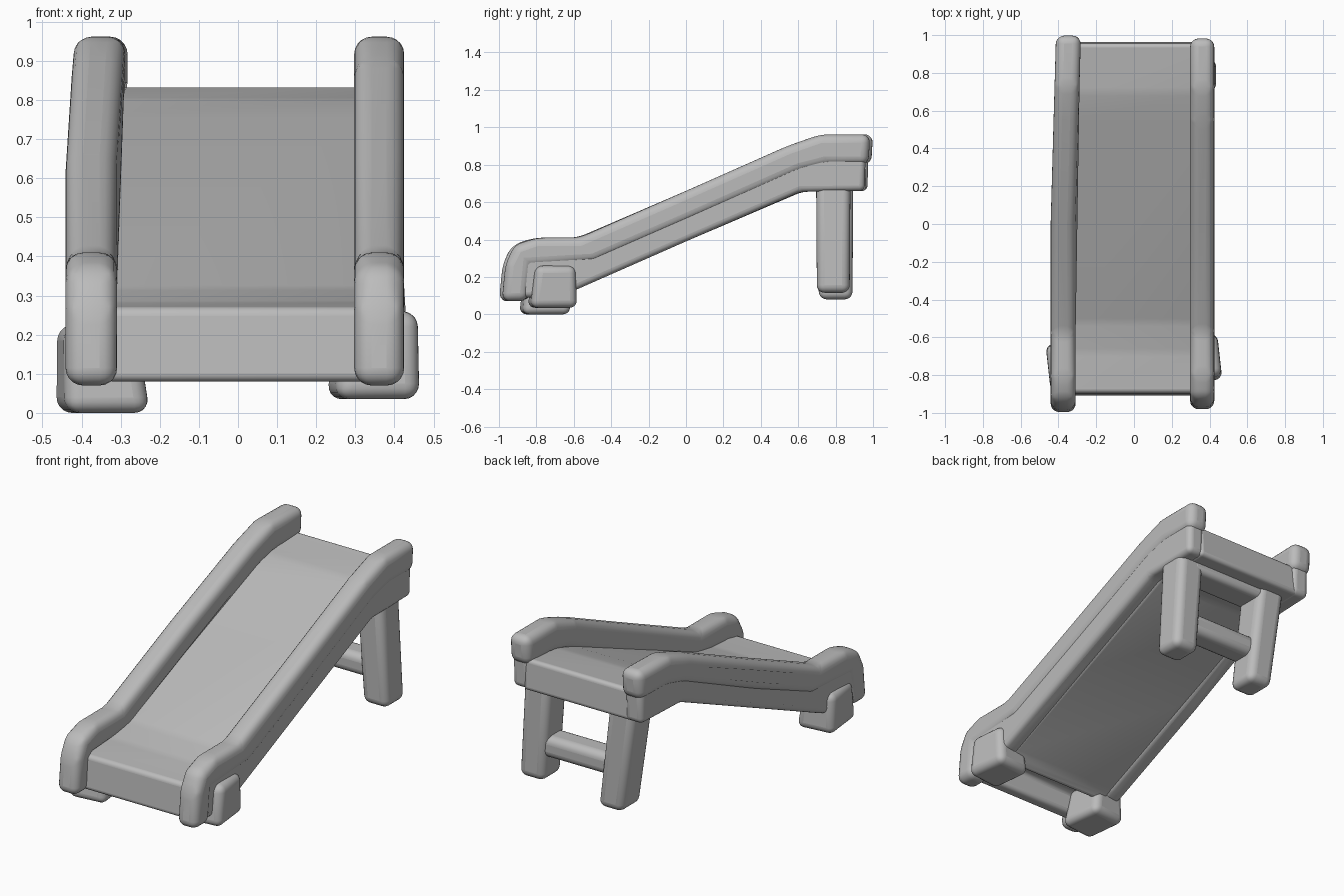
import bpy, bmesh
from mathutils import Vector, Matrix

cube = bpy.data.objects.get("Cube")
if cube:
    bpy.data.objects.remove(cube, do_unlink=True)

# One soft grey plastic for everything
grey = bpy.data.materials.new("grey_plastic")
grey.use_nodes = True
colour = (0.5, 0.5, 0.5, 1)
grey.diffuse_color = colour
grey.node_tree.nodes["Principled BSDF"].inputs["Base Color"].default_value = colour


def finish(name, bm, radius, segments=5):
    """Turn a bmesh into a rounded, smooth shaded object."""
    bmesh.ops.recalc_face_normals(bm, faces=bm.faces)
    mesh = bpy.data.meshes.new(name)
    bm.to_mesh(mesh)
    bm.free()
    mesh.materials.append(grey)
    obj = bpy.data.objects.new(name, mesh)
    bpy.context.collection.objects.link(obj)
    bevel = obj.modifiers.new("rounding", 'BEVEL')
    bevel.width = radius
    bevel.segments = segments
    bevel.limit_method = 'ANGLE'
    bevel.angle_limit = 0.08
    bpy.ops.object.select_all(action='DESELECT')
    obj.select_set(True)
    bpy.context.view_layer.objects.active = obj
    bpy.ops.object.shade_smooth_by_angle(angle=0.8)


def prism(name, profile, x0, x1, radius, lean=0.0, stretch=1.0):
    """Extrude a side (y, z) profile across x; lean draws the rear end sideways."""
    bm = bmesh.new()
    face = bm.faces.new([bm.verts.new((x0, y * stretch, z)) for y, z in profile])
    moved = bmesh.ops.extrude_face_region(bm, geom=[face])["geom"]
    bmesh.ops.translate(bm, vec=(x1 - x0, 0, 0),
                        verts=[v for v in moved if isinstance(v, bmesh.types.BMVert)])
    for v in bm.verts:
        v.co.x += lean * max(0, v.co.y)
    finish(name, bm, radius)


def block(name, low, high, radius, top_shift=(0, 0), top_scale=(1, 1), turn=0.0):
    """Box between two corners whose top can slide and shrink, turned about its upright axis."""
    low, high = Vector(low), Vector(high)
    mid, size = (low + high) / 2, high - low
    bm = bmesh.new()
    bmesh.ops.create_cube(bm, size=1)
    for v in bm.verts:
        top = v.co.z > 0
        v.co *= size
        if top:
            v.co.x = v.co.x * top_scale[0] + top_shift[0]
            v.co.y = v.co.y * top_scale[1] + top_shift[1]
    bmesh.ops.transform(bm, matrix=Matrix.Translation(mid) @ Matrix.Rotation(turn, 4, 'Z'),
                        verts=bm.verts)
    finish(name, bm, radius)


# Side profiles as (y, z)
rail_profile = [(-1.0, 0.07), (-0.98, 0.27), (-0.93, 0.37), (-0.81, 0.41), (-0.58, 0.41),
                (0.0, 0.66), (0.55, 0.9), (0.73, 0.962), (1.0, 0.962), (0.99, 0.8),
                (0.76, 0.8), (0.62, 0.765), (0.0, 0.495), (-0.5, 0.28), (-0.84, 0.26),
                (-0.86, 0.07)]
skirt_profile = [(-0.9, 0.09), (-0.9, 0.33), (-0.58, 0.33), (0.64, 0.84), (0.975, 0.87),
                 (0.97, 0.66), (0.62, 0.655), (0.0, 0.39), (-0.6, 0.13), (-0.72, 0.09)]
bed_profile = [(-0.91, 0.08), (-0.895, 0.27), (-0.68, 0.283), (-0.52, 0.318), (0.55, 0.755),
               (0.7, 0.803), (0.955, 0.835), (0.965, 0.66), (0.62, 0.655), (0.0, 0.39),
               (-0.6, 0.13), (-0.66, 0.09), (-0.7, 0.2), (-0.83, 0.2), (-0.84, 0.08)]

# Sliding surface with its front lip and rear panel
prism("slide_bed", bed_profile, -0.34, 0.34, 0.022)

# Rounded guard rails and the walls under them: name, direction, inner and outer x, lean, stretch
sides = [("left", 1, 0.297, 0.425, 0.0, 0.985), ("right", -1, 0.309, 0.441, 0.028, 1.0)]
for side, s, inner, outer, lean, stretch in sides:
    prism(side + "_rail", rail_profile, s * inner, s * outer, 0.045, lean, stretch)
    prism(side + "_skirt", skirt_profile, s * (inner + 0.015), s * (outer - 0.01), 0.03,
          lean, stretch)

# Front feet, both turned slightly the same way
block("left_front_foot", (0.235, -0.84, 0.035), (0.455, -0.59, 0.26), 0.04,
      (0.015, 0.01), (0.85, 0.86), 0.11)
block("right_front_foot", (-0.455, -0.885, 0), (-0.235, -0.625, 0.225), 0.04,
      (-0.015, 0.01), (0.85, 0.86), 0.11)

# Rear legs: the left one splays outward, the right one stands further in
block("left_rear_leg", (0.28, 0.7, 0.115), (0.437, 0.875, 0.73), 0.042, (-0.04, 0), (1.05, 1.05))
block("right_rear_leg", (-0.22, 0.71, 0.08), (-0.065, 0.89, 0.73), 0.042, (-0.085, 0), (1.1, 1.05))

# Cross members joining the rear legs
block("rear_rung", (-0.16, 0.715, 0.25), (0.33, 0.86, 0.37), 0.04)
block("rear_top_beam", (-0.27, 0.71, 0.61), (0.32, 0.88, 0.72), 0.03)
